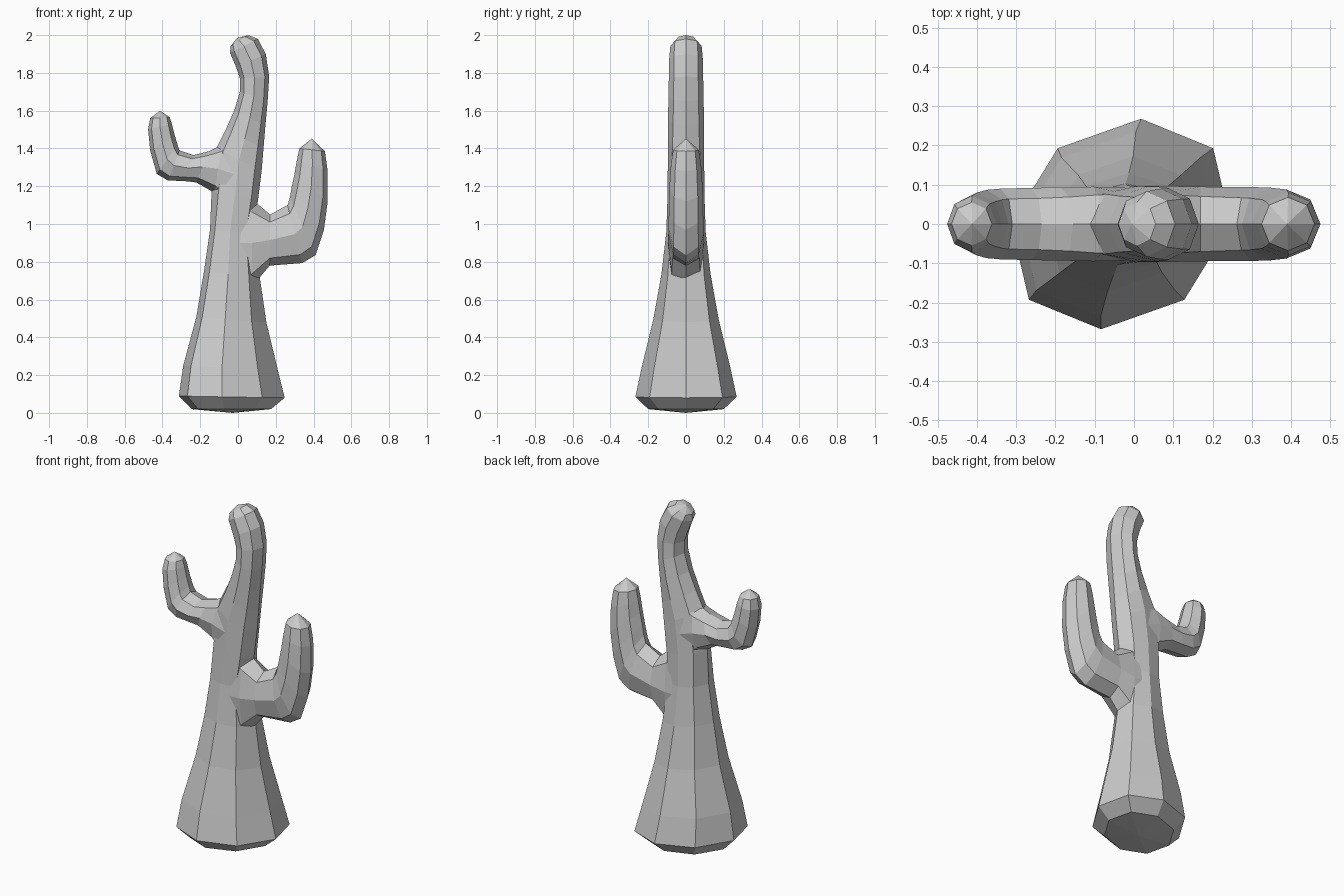
import bpy, bmesh, math

SIDES = 8


def tube(name, start, rings, end):
    """Loft 8-sided rings; ring = (x1, z1, x2, z2, half_depth, shear, corner) spans two
    outline points; corner is the relative depth of the diagonal vertices."""
    bm = bmesh.new()
    loops = []
    for x1, z1, x2, z2, d, shear, corner in rings:
        loop = []
        for i in range(SIDES):
            a = 2 * math.pi * i / SIDES
            c, s = math.cos(a), math.sin(a)
            y = d * (math.copysign(corner, s) if i % 2 else s)
            loop.append(bm.verts.new(((x1 + x2) / 2 + c * (x2 - x1) / 2 + shear * y, y,
                                      (z1 + z2) / 2 + c * (z2 - z1) / 2)))
        loops.append(loop)
    for lo, hi in zip(loops, loops[1:]):
        for i in range(SIDES):
            j = (i + 1) % SIDES
            bm.faces.new((lo[i], lo[j], hi[j], hi[i]))
    for loop, tip in ((loops[0], start), (loops[-1], end)):
        t = bm.verts.new((tip[0], 0, tip[1]))
        for i in range(SIDES):
            bm.faces.new((loop[i], loop[(i + 1) % SIDES], t))
    bmesh.ops.recalc_face_normals(bm, faces=bm.faces)
    mesh = bpy.data.meshes.new(name)
    bm.to_mesh(mesh)
    bm.free()
    obj = bpy.data.objects.new(name, mesh)
    bpy.context.collection.objects.link(obj)
    return obj


# Trunk: flared base, narrowing upward and curling at the top
trunk = tube("cactus", (-0.03, 0.0), [
    (-0.245, 0.02, 0.175, 0.02, 0.20, 0.19, 0.72),
    (-0.313, 0.09, 0.247, 0.08, 0.268, 0.19, 0.72),
    (-0.29, 0.25, 0.21, 0.23, 0.235, 0.19, 0.72),
    (-0.22, 0.51, 0.15, 0.48, 0.173, 0.19, 0.72),
    (-0.18, 0.75, 0.115, 0.72, 0.13, 0.15, 0.74),
    (-0.148, 0.97, 0.085, 0.95, 0.104, 0.1, 0.8),
    (-0.14, 1.17, 0.105, 1.12, 0.098, 0, 0.82),
    (-0.115, 1.40, 0.125, 1.28, 0.096, 0, 0.8),
    (-0.065, 1.50, 0.135, 1.40, 0.095, 0, 0.75),
    (-0.02, 1.60, 0.145, 1.52, 0.095, 0, 0.72),
    (0.01, 1.70, 0.157, 1.65, 0.093, 0, 0.71),
    (0.01, 1.77, 0.165, 1.78, 0.091, 0, 0.71),
    (-0.01, 1.83, 0.147, 1.90, 0.09, 0, 0.71),
    (-0.042, 1.905, 0.105, 1.98, 0.083, 0, 0.71),
    (-0.04, 1.94, 0.055, 2.0, 0.055, 0, 0.71),
], (-0.005, 1.985))

# Right arm: lower, thicker, with a tall root buried in the trunk
right_arm = tube("right_arm", (-0.06, 0.88), [
    (-0.02, 0.60, -0.02, 1.20, 0.097, 0, 0.8),
    (0.075, 0.67, 0.075, 1.13, 0.097, 0, 0.78),
    (0.168, 0.78, 0.17, 1.05, 0.095, 0, 0.74),
    (0.34, 0.793, 0.262, 1.10, 0.094, 0, 0.71),
    (0.41, 0.835, 0.275, 1.14, 0.093, 0, 0.71),
    (0.455, 0.97, 0.285, 1.20, 0.09, 0, 0.71),
    (0.475, 1.12, 0.30, 1.27, 0.088, 0, 0.71),
    (0.475, 1.28, 0.312, 1.34, 0.08, 0, 0.71),
    (0.46, 1.385, 0.325, 1.40, 0.068, 0, 0.71),
], (0.39, 1.452))

# Left arm: higher, slimmer
left_arm = tube("left_arm", (0.03, 1.25), [
    (-0.01, 1.02, -0.01, 1.50, 0.093, 0, 0.8),
    (-0.125, 1.165, -0.085, 1.42, 0.095, 0, 0.78),
    (-0.22, 1.22, -0.155, 1.385, 0.093, 0, 0.74),
    (-0.29, 1.228, -0.235, 1.365, 0.092, 0, 0.71),
    (-0.37, 1.23, -0.31, 1.39, 0.09, 0, 0.71),
    (-0.43, 1.265, -0.32, 1.42, 0.087, 0, 0.71),
    (-0.465, 1.39, -0.335, 1.47, 0.08, 0, 0.71),
    (-0.476, 1.50, -0.35, 1.53, 0.072, 0, 0.71),
    (-0.465, 1.56, -0.362, 1.565, 0.055, 0, 0.71),
], (-0.413, 1.60))

# Fuse the arms into the trunk
bpy.context.view_layer.objects.active = trunk
for arm in (right_arm, left_arm):
    mod = trunk.modifiers.new("join_" + arm.name, 'BOOLEAN')
    mod.operation = 'UNION'
    mod.solver = 'EXACT'
    mod.object = arm
    bpy.ops.object.modifier_apply(modifier=mod.name)
    bpy.data.objects.remove(arm, do_unlink=True)
